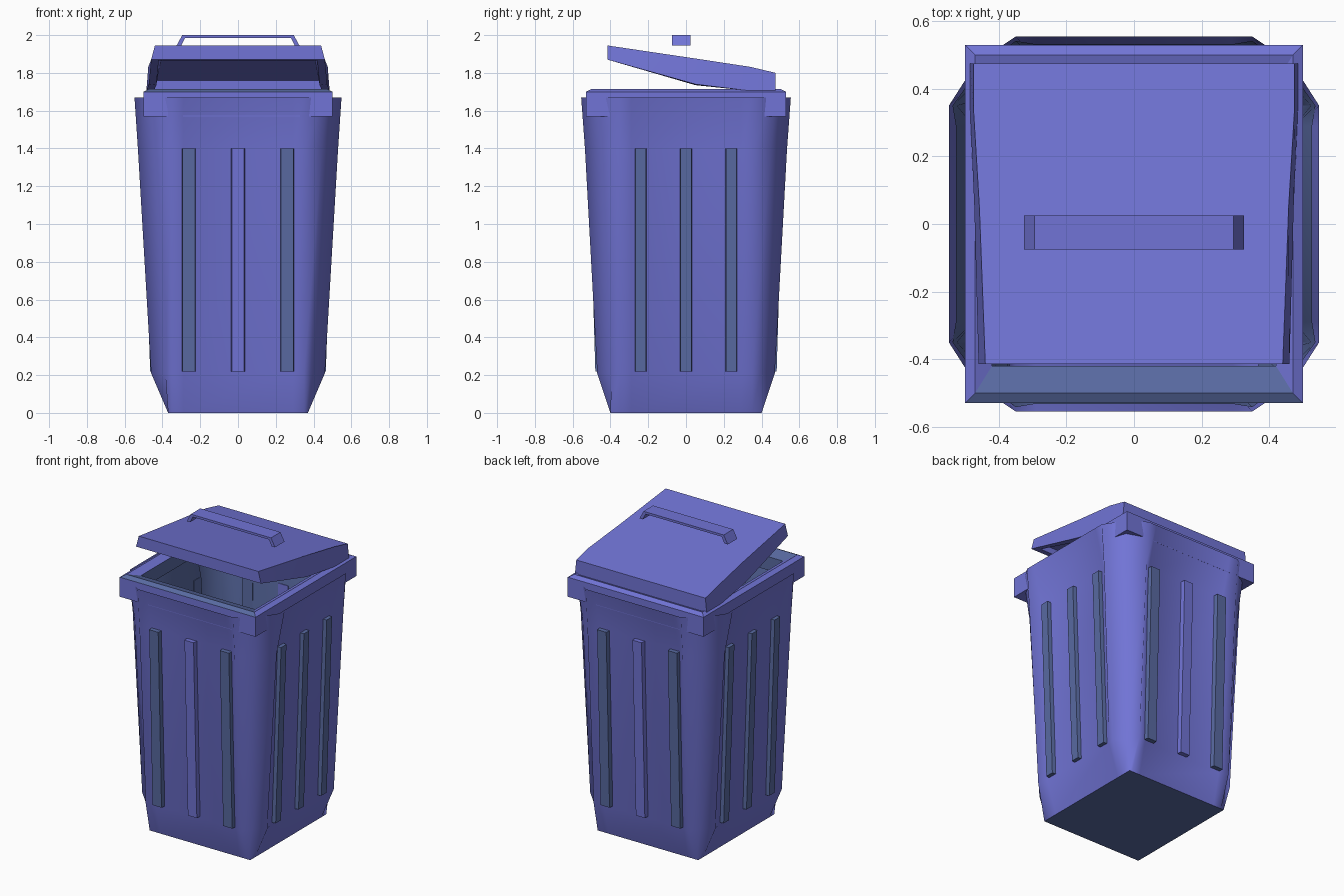
import bpy, math

if "Cube" in bpy.data.objects:
    bpy.data.objects.remove(bpy.data.objects["Cube"])


def material(name, rgb):
    m = bpy.data.materials.new(name)
    m.diffuse_color = (*rgb, 1)
    m.use_nodes = True
    m.node_tree.nodes["Principled BSDF"].inputs["Base Color"].default_value = m.diffuse_color
    return m


blue = material("bin_blue", (0.165, 0.175, 0.67))
steel = material("steel_blue", (0.10, 0.145, 0.36))


def make(name, verts, faces, angle=35, mats=(blue,)):
    me = bpy.data.meshes.new(name)
    me.from_pydata(verts, [], faces)
    for m in mats:
        me.materials.append(m)
    ob = bpy.data.objects.new(name, me)
    bpy.context.collection.objects.link(ob)
    bpy.ops.object.select_all(action='DESELECT')
    ob.select_set(True)
    bpy.context.view_layer.objects.active = ob
    bpy.ops.object.mode_set(mode='EDIT')
    bpy.ops.mesh.select_all(action='SELECT')
    bpy.ops.mesh.normals_make_consistent(inside=False)
    bpy.ops.object.mode_set(mode='OBJECT')
    bpy.ops.object.shade_smooth_by_angle(angle=math.radians(angle))
    return ob


def loft(name, rings, caps=(True, True), closed=False, angle=35, mats=(blue,)):
    """Skin a list of equal-length rings."""
    n, m = len(rings[0]), len(rings)
    verts = [v for r in rings for v in r]
    faces = []
    for i in range(m if closed else m - 1):
        a, b = i * n, ((i + 1) % m) * n
        for j in range(n):
            k = (j + 1) % n
            faces.append((a + j, a + k, b + k, b + j))
    if caps[0]:
        faces.append(tuple(reversed(range(n))))
    if caps[1]:
        faces.append(tuple(range((m - 1) * n, m * n)))
    return make(name, verts, faces, angle, mats)


def rect(hx, hy, z):
    return [(-hx, -hy, z), (hx, -hy, z), (hx, hy, z), (-hx, hy, z)]


# Tapered body: corner columns with recessed panels between them
def section(z, hx, hy, d, k, inset=0):
    hx, hy = hx - inset, hy - inset
    q = [(hx - d, 0.29), (hx, 0.35), (hx - k, hy - k), (0.35, hy), (0.29, hy - d)]
    pts = q + [(-x, y) for x, y in reversed(q)]
    pts += [(-x, -y) for x, y in q] + [(x, -y) for x, y in reversed(q)]
    return [(x, y, z) for x, y in pts]


body = loft("bin_body", [section(0, 0.37, 0.40, 0, 0),
                         section(0.21, 0.46, 0.47, 0.02, 0.075),
                         section(1.40, 0.53, 0.535, 0.05, 0.085),
                         section(1.67, 0.548, 0.555, 0, 0.08)],
            caps=(True, False), angle=80, mats=(blue, steel))
for f in body.data.polygons:
    if f.normal.z < -0.9:
        f.material_index = 1
        f.use_smooth = False

# Inner lining seen through the opening
lining = loft("inner_lining", [section(0.21, 0.46, 0.47, 0.02, 0.075, 0.006),
                               section(1.40, 0.53, 0.535, 0.05, 0.085, 0.006),
                               section(1.62, 0.545, 0.55, 0.01, 0.08, 0.008)],
              caps=(False, False), angle=80, mats=(steel,))
lining.data.flip_normals()

# Three vertical ribs on each of the four sides
for side in range(4):
    c, s = round(math.cos(side * math.pi / 2)), round(math.sin(side * math.pi / 2))
    front = side % 2 == 0
    lo, hi = (0.45, 0.485) if front else (0.44, 0.48)
    for i in (-1, 0, 1):
        u = i * (0.26 if front else 0.24)
        w, d = (0.037, 0.03) if front else (0.032, 0.025)
        rings = []
        for z, p in ((0.22, lo), (1.40, hi)):
            loc = [(u - w, -p + 0.01), (u + w, -p + 0.01),
                   (u + w - 0.004, -p - d), (u - w + 0.004, -p - d)]
            rings.append([(x * c - y * s, x * s + y * c, z) for x, y in loc])
        loft(f"side_rib_{side}_{i + 1}", rings,
             mats=(blue if front and i == 0 else steel,))

# Rim frame around the opening, steel on its front top and inside
rim = loft("rim", [rect(0.5, 0.53, 1.57), rect(0.5, 0.53, 1.70), rect(0.47, 0.50, 1.715),
                   rect(0.42, 0.42, 1.69), rect(0.42, 0.42, 1.60)],
           caps=(False, False), closed=True, angle=30, mats=(blue, steel))
for f in rim.data.polygons:
    inner = abs(f.normal.z) < 0.1 and f.normal.dot(f.center) < 0
    if inner or (f.normal.z > 0.3 and f.center.y < -0.4):
        f.material_index = 1


# Tilted half-open lid: wedge-shaped skirt with a hollow underside
def lid_ring(zs, wf, wb, gap=0):
    ys = (-0.415 + gap, 0.05, 0.34, 0.475 - gap)
    ws = (wf, (wf + wb) / 2, wb, wb)
    right = [(w - gap, y, z) for w, y, z in zip(ws, ys, zs)]
    return right + [(-x, y, z) for x, y, z in reversed(right)]


loft("lid", [lid_ring((1.905, 1.835, 1.79, 1.76), 0.44, 0.47, 0.04),
             lid_ring((1.865, 1.735, 1.705, 1.705), 0.46, 0.485, 0.04),
             lid_ring((1.87, 1.74, 1.705, 1.705), 0.46, 0.485),
             lid_ring((1.945, 1.876, 1.832, 1.80), 0.44, 0.475)], angle=30)

# Handle bar with short splayed legs
prof = [(-0.325, 1.945), (-0.295, 2.0), (0.295, 2.0), (0.325, 1.945),
        (0.30, 1.945), (0.28, 1.985), (-0.28, 1.985), (-0.30, 1.945)]
n = len(prof)
hv = [(x, y, z) for y in (-0.075, 0.025) for x, z in prof]
quads = [(0, 1, 6, 7), (1, 2, 5, 6), (2, 3, 4, 5)]
hf = quads + [tuple(i + n for i in reversed(q)) for q in quads]
hf += [(i, (i + 1) % n, (i + 1) % n + n, i + n) for i in range(n)]
make("lid_handle", hv, hf)
